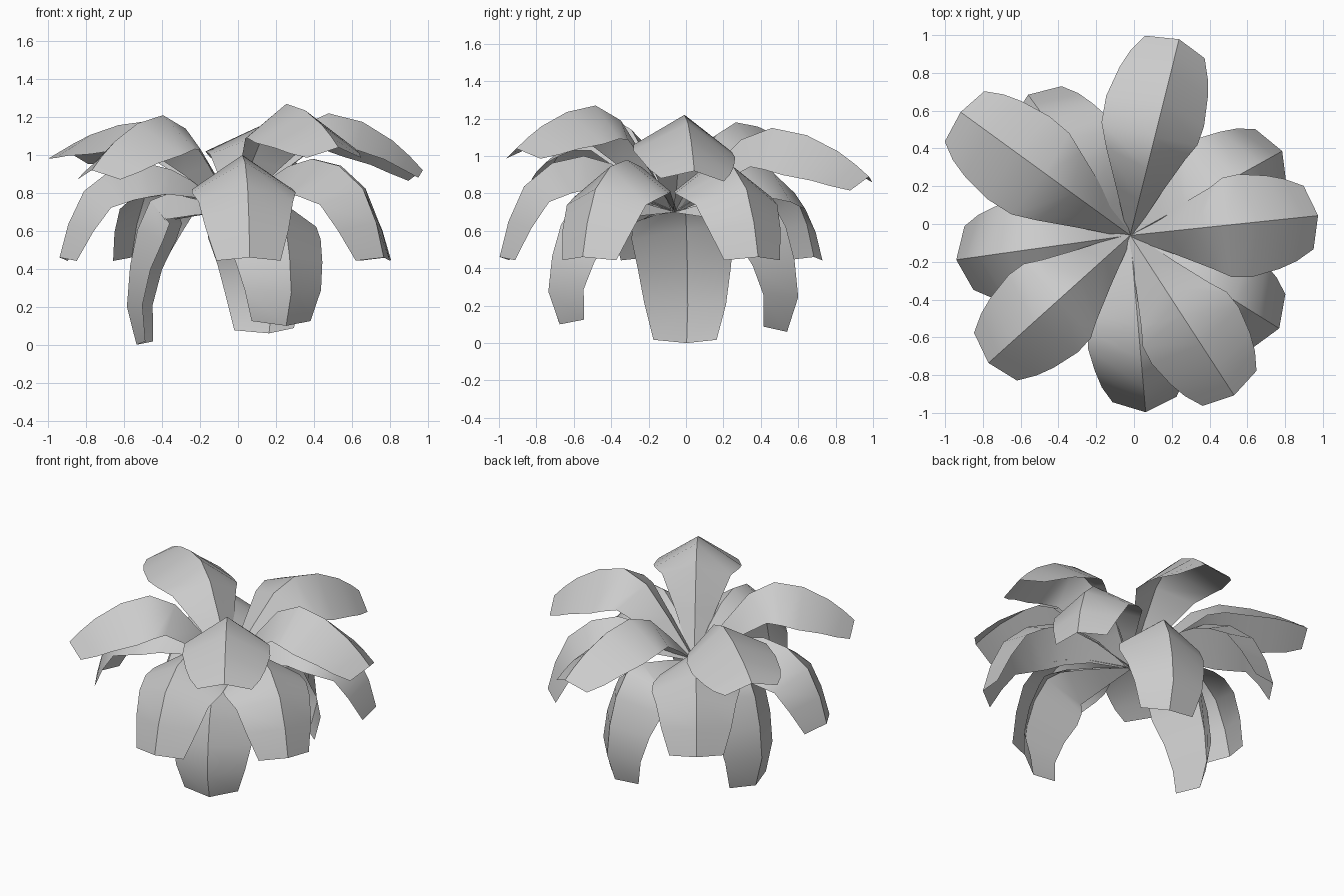
import bpy, bmesh, math
from mathutils import Matrix, Vector

if "Cube" in bpy.data.objects:
    bpy.data.objects.remove(bpy.data.objects["Cube"], do_unlink=True)

grey = bpy.data.materials.new("leaf_grey")
grey.use_nodes = True
colour = (0.6, 0.6, 0.6, 1)
grey.diffuse_color = colour
grey.node_tree.nodes["Principled BSDF"].inputs["Base Color"].default_value = colour

CENTRE = Vector((-0.02, -0.06, 0.7))
HALF_WIDTH = [0.015, 0.125, 0.215, 0.265, 0.275, 0.25, 0.22, 0.17]
FOLD = [0, 0.08, 0.14, 0.18, 0.18, 0.14, 0.11, 0.07]

# Spine profiles: share of reach, share of height (from base up, then down to tip)
PROFILES = {
    "upper": [(0, 0), (.18, .48), (.34, .86), (.5, 1), (.68, .85), (.84, .52), (.93, .25), (1, 0)],
    "middle": [(0, 0), (.2, .55), (.36, .86), (.52, 1), (.7, .93), (.86, .7), (.95, .35), (1, 0)],
    "hanging": [(0, 0), (.3, .6), (.6, 1), (.78, .95), (.9, .76), (.97, .52), (1, .25), (.91, 0)],
}


def leaf(name, tier, angle, reach, peak, tip, roll=0):
    """Folded leaf: a raised spine with one drooping blade on each side."""
    a = math.radians(angle)
    out = Vector((math.cos(a), math.sin(a), 0))
    side = Vector((-out.y, out.x, 0))
    up = Vector((0, 0, 1))
    profile = PROFILES[tier]
    top = max(range(len(profile)), key=lambda i: profile[i][1])
    spine = []
    for i, (r, u) in enumerate(profile):
        low = CENTRE.z if i <= top else tip
        spine.append(CENTRE + out * r * reach + up * (low + (peak - low) * u - CENTRE.z))

    bm = bmesh.new()
    rows = []
    last = len(spine) - 1
    for i, p in enumerate(spine):
        tangent = (spine[min(i + 1, last)] - spine[max(i - 1, 0)]).normalized()
        turn = Matrix.Rotation(-math.radians(roll), 3, tangent)
        across = turn @ side * HALF_WIDTH[i]
        edge = p - turn @ tangent.cross(side) * FOLD[i]
        rows.append([bm.verts.new(v) for v in (edge - across, p, edge + across)])
    for row, nxt in zip(rows, rows[1:]):
        for j in range(2):
            bm.faces.new((row[j], nxt[j], nxt[j + 1], row[j + 1]))
        bm.edges.get((row[1], nxt[1])).smooth = False
    for f in bm.faces:
        f.smooth = True
    mesh = bpy.data.meshes.new(name)
    bm.to_mesh(mesh)
    bm.free()
    mesh.materials.append(grey)
    obj = bpy.data.objects.new(name, mesh)
    bpy.context.collection.objects.link(obj)


# Direction, reach, peak height, tip height and optional roll for every leaf
LEAVES = {
    "upper": [(6, 1.0, 1.22, .92, 4), (76, 1.07, 1.15, .89, -10), (144, 1.11, 1.18, 1.03, -5),
              (222, 1.01, 1.21, .92), (-57, 1.01, 1.27, 1.04)],
    "middle": [(29, .92, .98, .46), (126, .92, .95, .46), (188, .93, .96, .46),
               (-85, .94, 1.0, .46), (-32, .93, .98, .46)],
    "hanging": [(173, .57, .8, 0), (73, .69, .8, .06, -6), (-66, .74, .8, .1)],
}
for tier, leaves in LEAVES.items():
    for n, values in enumerate(leaves, 1):
        leaf(f"{tier}_leaf_{n}", tier, *values)
